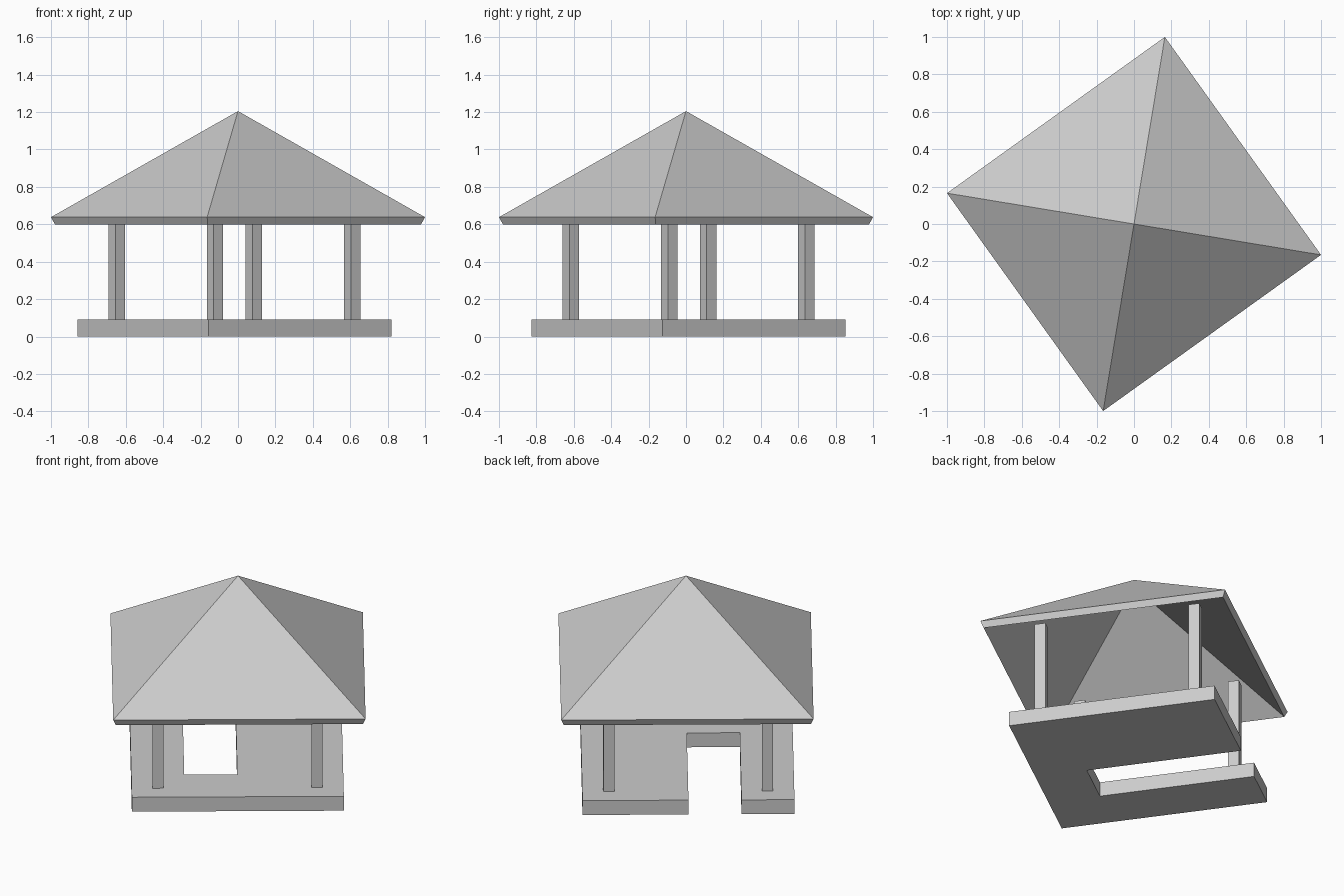
import bpy, bmesh
from math import radians
from mathutils import Matrix, Vector

if "Cube" in bpy.data.objects:
    bpy.data.objects.remove(bpy.data.objects["Cube"])

TURN = radians(35.63)            # whole pavilion is turned about z
CENTRE = Vector((-0.019, 0.014, 0))


def add_object(name, bm, location=(0, 0, 0), turn=0.0):
    bmesh.ops.recalc_face_normals(bm, faces=bm.faces)
    mesh = bpy.data.meshes.new(name)
    bm.to_mesh(mesh)
    bm.free()
    ob = bpy.data.objects.new(name, mesh)
    ob.location = location
    ob.rotation_euler.z = turn
    bpy.context.collection.objects.link(ob)
    return ob


# Floor slab: 4 x 4 grid with a three-cell entrance slot cut in, then thickened
HALF, SLAB = 0.602, 0.09
bm = bmesh.new()
bmesh.ops.create_grid(bm, x_segments=4, y_segments=4, size=HALF)
slot = []
for f in bm.faces:
    c = f.calc_center_median()
    if -HALF / 2 < c.x < 0 and c.y > -HALF / 2:
        slot.append(f)
bmesh.ops.delete(bm, geom=slot, context='FACES')
ext = bmesh.ops.extrude_face_region(bm, geom=bm.faces[:], use_keep_orig=True)
bmesh.ops.translate(bm, vec=(0, 0, SLAB),
                    verts=[g for g in ext["geom"] if isinstance(g, bmesh.types.BMVert)])
add_object("floor_slab", bm, CENTRE, TURN)

# Four square posts, stopping just under the hollow roof
POST_W, POST_TOP, POST_AT = 0.063, 0.714, 0.451
post_h = POST_TOP - SLAB
rot = Matrix.Rotation(TURN, 3, 'Z')
for sx, side in ((-1, "left"), (1, "right")):
    for sy, end in ((-1, "front"), (1, "back")):
        bm = bmesh.new()
        bmesh.ops.create_cube(bm, size=1)
        bmesh.ops.scale(bm, vec=(POST_W, POST_W, post_h), verts=bm.verts)
        loc = CENTRE + rot @ Vector((sx * POST_AT, sy * POST_AT, 0))
        loc.z = SLAB + post_h / 2
        add_object(f"{end}_{side}_post", bm, loc, TURN)

# Pyramid roof: open four-sided cone given a thin shell
EAVE, APEX, RADIUS = 0.638, 1.205, 1.0135
bm = bmesh.new()
bmesh.ops.create_cone(bm, cap_ends=False, segments=4, radius1=RADIUS,
                      radius2=0, depth=APEX - EAVE)
bmesh.ops.remove_doubles(bm, verts=bm.verts, dist=0.001)
roof = add_object("roof", bm, (0, 0, (EAVE + APEX) / 2), TURN - radians(45))
shell = roof.modifiers.new("shell", 'SOLIDIFY')
shell.thickness = 0.0447
shell.offset = -1
